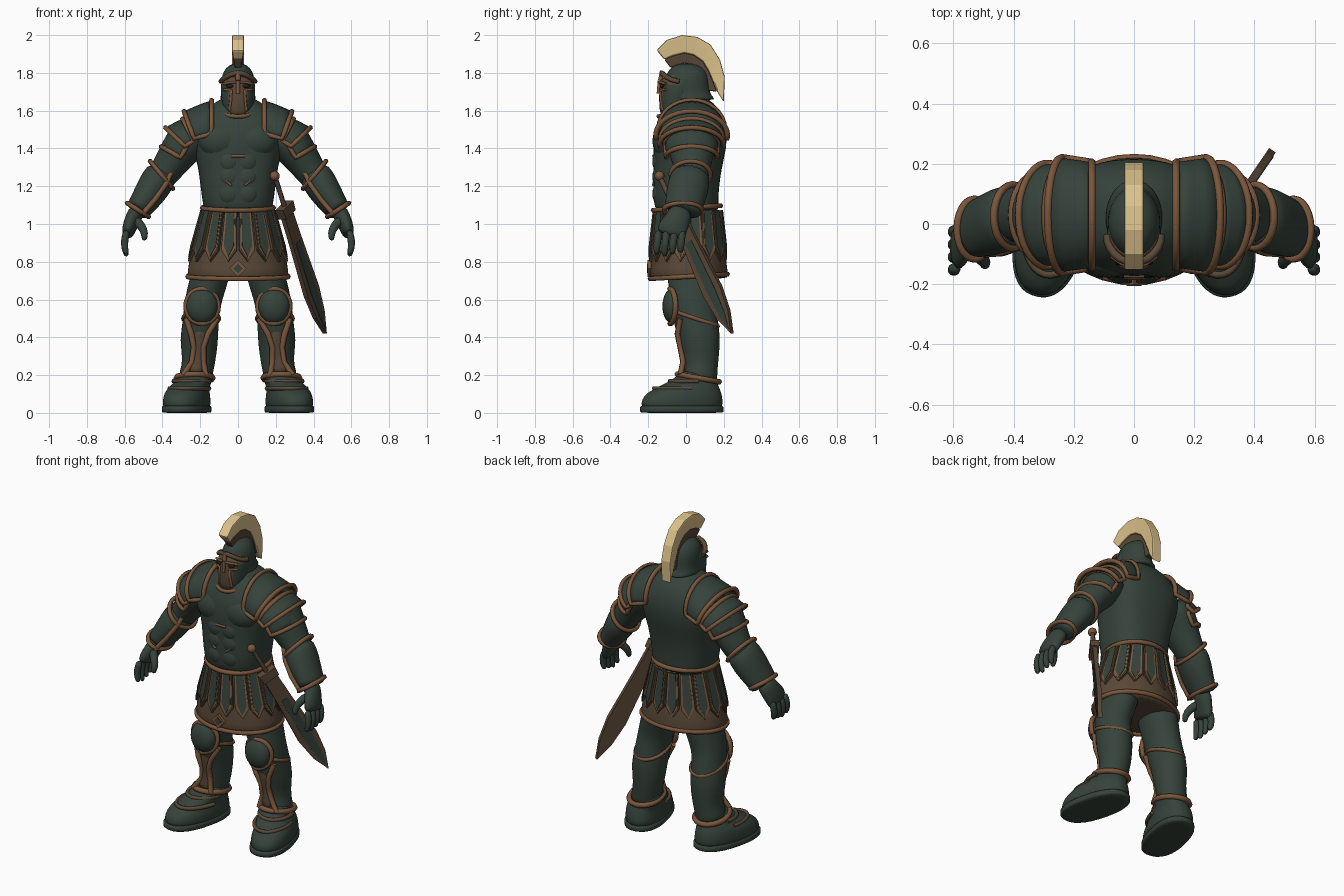
import bpy, bmesh
from math import sin, cos, pi, radians, copysign
from mathutils import Vector, Matrix

cube = bpy.data.objects.get("Cube")
if cube:
    bpy.data.objects.remove(cube, do_unlink=True)


def material(name, rgb):
    m = bpy.data.materials.new(name)
    m.use_nodes = True
    m.diffuse_color = (*rgb, 1)
    m.node_tree.nodes["Principled BSDF"].inputs["Base Color"].default_value = (*rgb, 1)
    return m


GREEN = material("dark_green_armour", (.036, .055, .043))
BROWN = material("brown_trim", (.195, .093, .043))
LEATHER = material("dark_leather", (.1, .064, .038))
CREAM = material("cream_crest", (.72, .54, .26))
BLACK = material("eye_shadow", (.012, .013, .012))


def add(name, verts, faces, mat, smooth=True, mirror=False, subsurf=0):
    """Make a mesh object, optionally mirrored to the right side."""
    me = bpy.data.meshes.new(name)
    me.from_pydata([tuple(v) for v in verts], [], faces)
    bm = bmesh.new()
    bm.from_mesh(me)
    bmesh.ops.recalc_face_normals(bm, faces=bm.faces)
    for f in bm.faces:
        f.smooth = smooth
    bm.to_mesh(me)
    bm.free()
    me.materials.append(mat)
    ob = bpy.data.objects.new(name, me)
    bpy.context.collection.objects.link(ob)
    if mirror:
        ob.modifiers.new("mirror", 'MIRROR').use_mirror_merge = False
    if subsurf:
        s = ob.modifiers.new("subsurf", 'SUBSURF')
        s.levels = s.render_levels = subsurf
    return ob


def paint(ob, mat, rule):
    """Give the faces that pass the rule a second colour."""
    ob.data.materials.append(mat)
    for f in ob.data.polygons:
        if rule(f):
            f.material_index = 1


def skin(rings, closed=True, caps=True):
    """Faces joining equal rings of points."""
    n = len(rings[0])
    faces = [(i*n + j, i*n + (j+1) % n, (i+1)*n + (j+1) % n, (i+1)*n + j)
             for i in range(len(rings)-1) for j in range(n if closed else n-1)]
    if caps:
        faces += [tuple(range(n)), tuple(range((len(rings)-1)*n, len(rings)*n))]
    return [p for r in rings for p in r], faces


def tube(name, rows, mat, flat=False, power=1, seg=20, mirror=True, turn=None):
    """Loft ellipses (x, y, z, radius across, radius deep) along a path."""
    centres = [Vector(r[:3]) for r in rows]
    rings = []
    for i, row in enumerate(rows):
        t = centres[min(i+1, len(rows)-1)] - centres[max(i-1, 0)]
        t = Vector((0, 0, 1)) if flat else t.normalized()
        u = (Vector((1, 0, 0)) - t * t.x).normalized()
        v = t.cross(u)
        ring = []
        for k in range(seg):
            c, s = cos(2*pi*k/seg), sin(2*pi*k/seg)
            c, s = copysign(abs(c)**power, c), copysign(abs(s)**power, s)
            p = centres[i] + u*row[3]*c + v*row[4]*s
            ring.append(turn @ p if turn else p)
        rings.append(ring)
    return add(name, *skin(rings), mat, mirror=mirror, subsurf=1)


def rim(name, pts, r, mat=BROWN, closed=False, mirror=True):
    """Round trim swept along points."""
    cu = bpy.data.curves.new(name, 'CURVE')
    cu.dimensions = '3D'
    cu.bevel_depth, cu.bevel_resolution, cu.use_fill_caps = r, 1, True
    sp = cu.splines.new('POLY')
    sp.points.add(len(pts)-1)
    for q, p in zip(sp.points, pts):
        q.co = (*p, 1)
    sp.use_cyclic_u = closed
    tmp = bpy.data.objects.new(name, cu)
    bpy.context.collection.objects.link(tmp)
    me = bpy.data.meshes.new_from_object(tmp.evaluated_get(bpy.context.evaluated_depsgraph_get()))
    verts, faces = [v.co.copy() for v in me.vertices], [tuple(p.vertices) for p in me.polygons]
    bpy.data.objects.remove(tmp, do_unlink=True)
    bpy.data.meshes.remove(me)
    return add(name, verts, faces, mat, mirror=mirror)


def hoop(c, rx, ry, tilt=0, n=32):
    """Ellipse of points, raised by tilt towards the front."""
    return [Vector(c) + Vector((rx*cos(a), ry*sin(a), -tilt*sin(a))) for a in (2*pi*k/n for k in range(n))]


def ball(name, c, r, mat, mirror=True):
    rings = [[Vector(c) + Vector((r[0]*sin(a)*cos(b), r[1]*sin(a)*sin(b), r[2]*cos(a)))
              for b in (2*pi*k/20 for k in range(20))] for a in (pi*(i+.1)/10.2 for i in range(11))]
    return add(name, *skin(rings), mat, mirror=mirror)


def slab(name, outlines, depth, mat):
    """Flat plates: each outline is a point list plus its outward direction."""
    verts, faces = [], []
    for pts, n in outlines:
        v, f = skin([[p - n*depth for p in pts], [p + n*depth for p in pts]])
        faces += [tuple(i + len(verts) for i in q) for q in f]
        verts += v
    return add(name, verts, faces, mat, smooth=False)


# Torso and muscles
tube("torso", [(0, .01, 1.04, .175, .165), (0, 0, 1.1, .185, .17), (0, 0, 1.2, .2, .175),
               (0, .01, 1.3, .21, .18), (0, .02, 1.4, .24, .195), (0, .025, 1.5, .25, .195),
               (0, .03, 1.58, .2, .165), (0, .03, 1.64, .13, .12), (0, .02, 1.68, .06, .07)],
     GREEN, flat=True, power=.8, seg=32, mirror=False)
ball("chest_muscle", (.09, -.095, 1.44), (.12, .083, .1), GREEN)
for z in (1.16, 1.25, 1.33):
    ball("belly_muscle", (.045, -.143, z), (.06, .035, .06), GREEN)
rim("chest_crease", [Vector((x, -.172, 1.36)) for x in (-.035, 0, .035)], .008, mirror=False)
rim("belly_crease", [Vector((.035, -.173, 1.205)), Vector((.06, -.169, 1.225)), Vector((.065, -.168, 1.25))], .007)
rim("waist_trim", hoop((0, .005, 1.085), .188, .178, -.012), .014, closed=True, mirror=False)
rim("collar_trim", hoop((0, -.01, 1.605), .1, .135, -.035), .012, closed=True, mirror=False)

# Skirt and hanging straps
skirt = tube("skirt", [(0, .01, 1.08, .178, .165), (0, .01, .98, .208, .176), (0, .01, .88, .24, .19),
                       (0, .015, .8, .262, .202), (0, .015, .72, .27, .208), (0, .015, .71, .27, .208)],
             GREEN, flat=True, seg=32, mirror=False)
paint(skirt, LEATHER, lambda f: f.center.z < .87)
rim("skirt_hem", hoop((0, .015, .722), .266, .204, -.012), .014, closed=True, mirror=False)
for s in (.045, .025):
    slab("hem_badge", [([Vector((s*cos(a), -.193, .765 + s*sin(a))) for a in (0, pi/2, pi, -pi/2)],
                        Vector((0, -1, 0)))], .015 - s/9, BROWN if s > .03 else GREEN)


def straps(shrink, lift):
    out = []
    for k in range(16):
        a = 2*pi*(k+.5)/16
        n = Vector((cos(a), sin(a), .2)).normalized()
        s = Vector((-sin(a), cos(a), 0))

        def at(w, z):
            g = (1.08 - z) / .26
            base = Vector(((.178 + .073*g)*cos(a), .01 + (.166 + .028*g)*sin(a), z))
            return base + s*w*shrink + n*lift
        low = .82 + (1 - shrink)*.06
        out.append(([at(-.032, 1.07), at(.032, 1.07), at(.042, low+.04), at(0, low-.02), at(-.042, low+.04)], n))
    return out


slab("skirt_straps", straps(1, .006), .007, LEATHER)
slab("strap_edges", straps(.86, .01), .006, BROWN)
slab("strap_panels", straps(.64, .014), .005, GREEN)

# Helmet, mask and crest
tube("neck", [(0, .02, 1.58, .08, .09), (0, .01, 1.7, .075, .09)], GREEN, flat=True, mirror=False)
helmet = tube("helmet", [(0, .02, 1.655, .094, .132), (0, .02, 1.665, .097, .134), (0, .015, 1.69, .088, .112),
                         (0, .005, 1.735, .089, .118), (0, .005, 1.79, .087, .114), (0, .005, 1.83, .064, .087),
                         (0, .005, 1.85, .028, .045)], GREEN, flat=True, mirror=False)
paint(helmet, LEATHER, lambda f: f.normal.y < -.4 and f.center.z < 1.8)
mask = tube("face_mask", [(0, -.085, 1.56, .045, .045), (0, -.065, 1.595, .077, .076), (0, -.045, 1.67, .092, .1),
                          (0, -.035, 1.74, .092, .106), (0, -.03, 1.79, .086, .1)],
            GREEN, flat=True, mirror=False)
paint(mask, LEATHER, lambda f: f.normal.y < -.75 or (f.center.z > 1.72 and f.normal.y < 0))
brow = [Vector((.09*sin(a), -.035 - .093*cos(a), 1.755 + .045*cos(a)**2))
        for a in (radians(d) for d in range(-90, 91, 15))]
rim("brow_band", brow, .014, LEATHER, mirror=False)
rim("brow_peak", [Vector((0, -.125, 1.81)), Vector((0, -.136, 1.76))], .014, mirror=False)
ball("eye_slit", (.04, -.126, 1.73), (.024, .012, .01), BLACK)
rim("eye_trim", [Vector((.01, -.14, 1.752)), Vector((.04, -.132, 1.75)), Vector((.075, -.107, 1.742))], .008)
rim("cheek_trim", [Vector((.075, -.106, 1.712)), Vector((.035, -.134, 1.708)), Vector((.038, -.133, 1.66)),
                   Vector((.045, -.125, 1.6))], .008)
rim("nose_guard", [Vector((0, -.14, 1.76)), Vector((0, -.146, 1.69))], .011, mirror=False)

outer = [(-.155, 1.92), (-.1, 1.975), (-.02, 2), (.06, 1.99), (.13, 1.95), (.18, 1.87), (.205, 1.78), (.2, 1.645)]
inner = [(-.115, 1.87), (-.07, 1.89), (-.01, 1.905), (.04, 1.895), (.09, 1.86), (.12, 1.81), (.145, 1.75), (.165, 1.7)]
base = [(y*.7, 1.72 + (z - 1.72)*.7) for y, z in inner]


def arch(name, top, bottom, w, mat):
    rings = [[Vector((x, *p)) for p, x in ((a, -w), (a, w), (b, w*.75), (b, -w*.75))] for a, b in zip(top, bottom)]
    ob = add(name, *skin(rings), mat, smooth=False)
    bevel = ob.modifiers.new("bevel", 'BEVEL')
    bevel.width, bevel.segments = .008, 2


arch("helmet_crest", outer, inner, .033, CREAM)
arch("crest_holder", inner, base, .024, LEATHER)


# Layered shoulder plates
def lame(name, start, end, spread):
    rings = []
    for f in (0, .33, .67, 1):
        x, z, tilt, r, ry = (a + (b - a)*f for a, b in zip(start, end))
        up = Vector((sin(radians(tilt)), 0, cos(radians(tilt))))
        angles = [radians(spread*(k/9 - 1)) for k in range(19)]
        rings.append([Vector((x, .03 + ry*sin(a), z)) + up*r*cos(a) for a in angles])
    ob = add(name, *skin(rings, False, False), GREEN, mirror=True)
    ob.modifiers.new("thickness", 'SOLIDIFY').thickness = .015
    edge = rings[0] + [r[-1] for r in rings[1:-1]] + rings[-1][::-1] + [r[0] for r in rings[-2:0:-1]]
    rim(name + "_trim", edge, .0135, closed=True)


lame("shoulder_plate", (.14, 1.5, 0, .155, .175), (.24, 1.47, 20, .135, .19), 98)
lame("upper_arm_plate", (.24, 1.45, 27, .12, .165), (.29, 1.42, 46, .13, .17), 95)
lame("lower_arm_plate", (.28, 1.43, 45, .11, .14), (.32, 1.36, 60, .1, .135), 100)

# Arms, bracers and hands
tube("upper_arm", [(.2, .03, 1.5, .11, .14), (.27, .03, 1.44, .115, .14), (.33, .03, 1.36, .1, .115),
                   (.39, .035, 1.27, .08, .09), (.44, .02, 1.2, .075, .09)], GREEN)
bracer = [(.39, .03, 1.29, .083, .092), (.425, .02, 1.23, .093, .112), (.475, 0, 1.15, .083, .11),
          (.525, -.015, 1.08, .066, .098), (.535, -.02, 1.065, .067, .1)]
tube("bracer", bracer, GREEN)
side = Vector((.84, 0, .54))


def cuff(x, y, z, r, ry, slant=0):
    return [Vector((x, y, z)) + side*(r*cos(a)) + Vector((0, ry*sin(a), 0)) + Vector((.5, 0, -.8))*slant*cos(a)
            for a in (2*pi*k/24 for k in range(24))]


rim("elbow_trim", cuff(.405, .025, 1.26, .09, .105, -.03), .013, closed=True)
rim("wrist_trim", cuff(.53, -.017, 1.075, .068, .1), .013, closed=True)
rim("bracer_edge_trim", [cuff(*row)[16] for row in bracer], .014)
tube("palm", [(.525, -.015, 1.09, .045, .06), (.56, -.045, 1.02, .042, .068), (.58, -.075, .97, .036, .08),
              (.585, -.083, .935, .028, .076)], GREEN)
for k in range(4):
    y = -.145 + .042*k
    tube("finger", [(.588, y, .97, .021, .022), (.602, y-.006, .91, .021, .021), (.6, y-.01, .87, .019, .019),
                    (.588, y-.012, .825 + .012*abs(k-1), .013, .013)], GREEN, seg=10)
tube("thumb", [(.55, -.07, 1.03, .028, .028), (.51, -.11, .99, .025, .025), (.492, -.13, .95, .021, .021),
               (.497, -.14, .91, .014, .014)], GREEN, seg=10)

# Legs, greaves and knee guards
tube("leg", [(.12, .03, .92, .1, .13), (.135, .035, .78, .105, .14), (.16, .035, .68, .1, .13),
             (.19, .03, .58, .098, .118), (.197, .055, .48, .095, .118), (.208, .075, .38, .104, .11),
             (.205, .08, .27, .086, .092), (.225, .075, .2, .088, .09), (.23, .07, .15, .09, .1)], GREEN)
ball("knee_guard", (.19, -.075, .565), (.083, .05, .092), GREEN)
rim("knee_trim", [Vector((.19 + .085*cos(a), -.085 + .03*abs(cos(a)), .565 + .092*sin(a)))
                  for a in (2*pi*k/24 for k in range(24))], .015, closed=True)
rim("greave_top_trim", hoop((.195, .05, .5), .094, .118, .04), .012, closed=True)
rim("ankle_trim", hoop((.23, .065, .185), .096, .11, .02), .016, closed=True)
for d in (-1, 1):
    rim("shin_trim", [Vector((.192 + d*.082, -.03, .5)), Vector((.203 + d*.045, -.045, .42)),
                      Vector((.208 + d*.025, -.03, .35)), Vector((.213 + d*.03, -.015, .27)),
                      Vector((.23 + d*.06, -.03, .2))], .016)
tube("shin_plate", [(.197, -.03, .48, .05, .03), (.205, -.02, .38, .03, .025), (.21, 0, .28, .035, .025),
                    (.23, -.015, .2, .055, .03)], LEATHER)

# Boots, turned outwards, wider at the toes
turn = Matrix.Translation((.272, -.022, 0)) @ Matrix.Rotation(radians(14), 4, 'Z')
tube("boot_sole", [(0, 0, z, r, r + .108) for z, r in ((0, .117), (.003, .119), (.035, .119), (.04, .116))],
     GREEN, flat=True, power=.85, seg=28, turn=turn)
tube("boot", [(0, 0, .01, .114, .22), (0, 0, .05, .116, .222), (0, .005, .09, .114, .214),
              (0, .025, .125, .104, .182), (-.015, .055, .155, .096, .14), (-.03, .09, .19, .09, .105),
              (-.035, .092, .23, .085, .09)], GREEN, flat=True, power=.9, seg=28, turn=turn)
for y, z, rx, ry in ((.03, .13, .104, .177), (.07, .168, .096, .13)):
    rim("boot_strap", [turn @ p for p in hoop((-.012, y, z), rx, ry)[16:] + [Vector((rx - .012, y, z))]],
        .012, LEATHER)

# Sheathed sword on the left hip
mouth, tip = Vector((.25, -.06, 1.08)), Vector((.46, .245, .42))
along = (tip - mouth).normalized()
flat_dir = Vector((along.y, -along.x, 0)).normalized()
wide = along.cross(flat_dir)


def leaf(k):
    half = [(.02, .042), (.2, .046), (.5, .06), (.64, .042)]
    pts = [(s, w*k) for s, w in half] + [(.7 + .057*k, 0)] + [(s, -w*k) for s, w in half[::-1]]
    return [mouth + along*s + wide*w for s, w in pts]


slab("scabbard", [(leaf(1), flat_dir)], .013, LEATHER)
slab("scabbard_panel", [([p + flat_dir*.012 for p in leaf(.45)[1:-1]], flat_dir)], .004, GREEN)
slab("scabbard_mouth", [([mouth + along*s + wide*w for s, w in ((-.02, -.055), (-.02, .055), (.035, .05), (.035, -.05))],
                         flat_dir)], .026, LEATHER)
rim("sword_grip", [mouth - along*.19, mouth], .014, LEATHER, mirror=False)
ball("sword_pommel", mouth - along*.2, (.026, .026, .026), BROWN, mirror=False)
